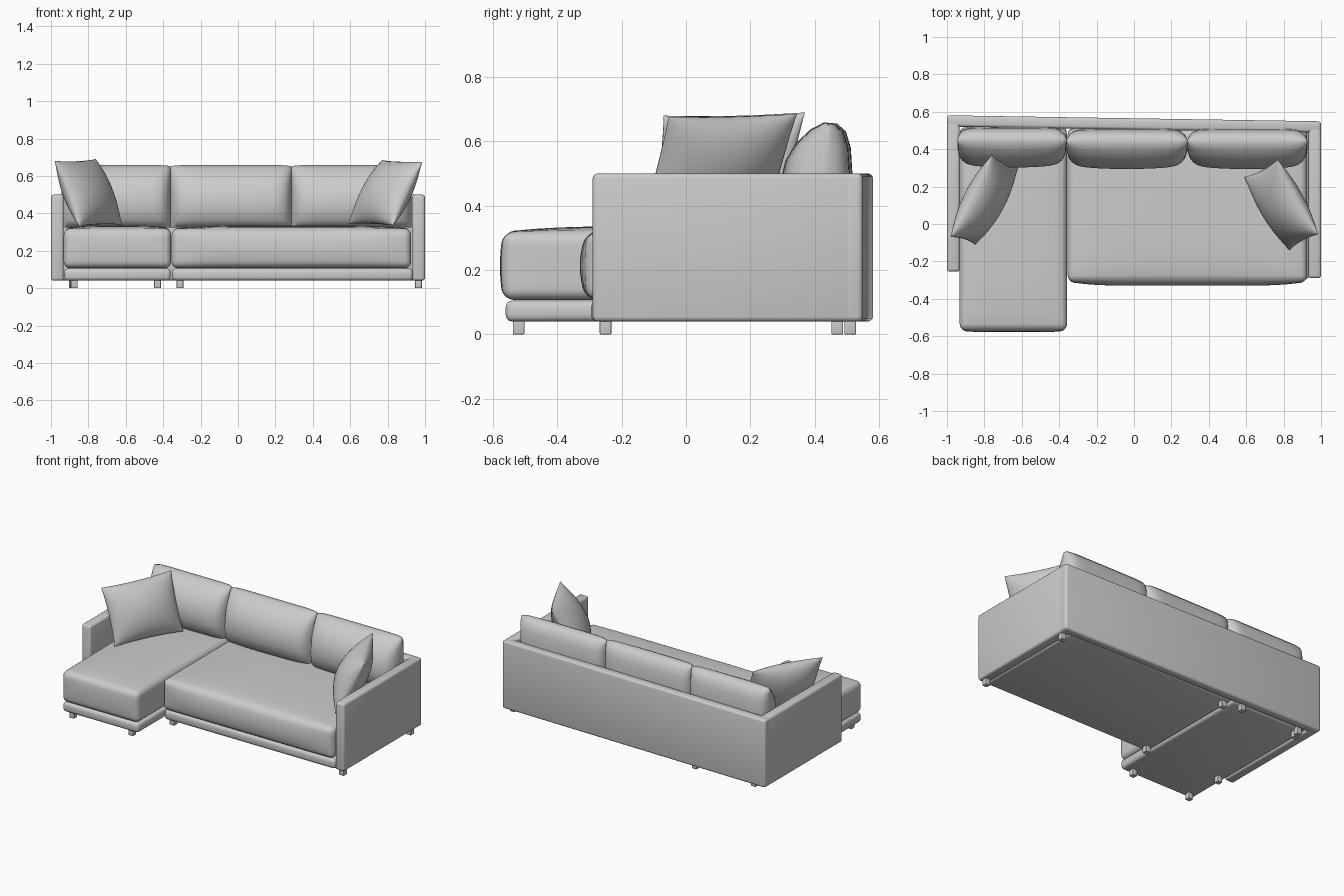
import bpy, bmesh, math
from mathutils import Vector

if "Cube" in bpy.data.objects:
    bpy.data.objects.remove(bpy.data.objects["Cube"])


def finish(name, bm, angle=40):
    bmesh.ops.recalc_face_normals(bm, faces=bm.faces)
    me = bpy.data.meshes.new(name)
    bm.to_mesh(me)
    bm.free()
    ob = bpy.data.objects.new(name, me)
    bpy.context.collection.objects.link(ob)
    bpy.ops.object.select_all(action='DESELECT')
    bpy.context.view_layer.objects.active = ob
    ob.select_set(True)
    bpy.ops.object.shade_smooth_by_angle(angle=math.radians(angle))
    return ob


def box_bm(lo, hi, r, seg=3):
    bm = bmesh.new()
    bmesh.ops.create_cube(bm, size=1)
    for v in bm.verts:
        v.co = [lo[i] + (v.co[i] + 0.5) * (hi[i] - lo[i]) for i in range(3)]
    bmesh.ops.bevel(bm, geom=bm.edges[:], offset=r, segments=seg, profile=0.5, affect='EDGES')
    return bm


def box(name, lo, hi, r=0.012, skew=0.0):
    bm = box_bm(lo, hi, r)
    for v in bm.verts:
        v.co.y += skew * v.co.x
    return finish(name, bm)


def seat(name, lo, hi, r, crown, front):
    """Rounded block with a crowned top and a puffed front."""
    bm = box_bm(lo, hi, r, 5)
    mid = [(a + b) / 2 for a, b in zip(lo, hi)]
    half = [(b - a) / 2 for a, b in zip(lo, hi)]
    for axis, n in ((0, 14), (1, 14), (2, 6)):
        for i in range(1, n):
            p, nrm = Vector(mid), Vector((0, 0, 0))
            p[axis] = lo[axis] + r + (hi[axis] - lo[axis] - 2 * r) * i / n
            nrm[axis] = 1
            bmesh.ops.bisect_plane(bm, geom=bm.verts[:] + bm.edges[:] + bm.faces[:],
                                   plane_co=p, plane_no=nrm)
    for v in bm.verts:
        u, w, h = [(v.co[i] - mid[i]) / half[i] for i in range(3)]
        if h > 0:
            v.co.z += crown * h * (1 - u ** 4) * (1 - w ** 4)
        if w < 0:
            v.co.y += front * w * (1 - h * h) * (1 - u ** 6)
    return finish(name, bm)


def back_cushion(name, x0, x1, shift):
    """Side profile lofted across the width, pinched to a seam at each end."""
    prof = [(.35, .325), (.315, .36), (.297, .42), (.297, .48), (.312, .54), (.345, .595),
            (.39, .637), (.43, .658), (.465, .655), (.492, .63), (.507, .58), (.512, .5),
            (.512, .4), (.505, .35), (.48, .325)]
    bm = bmesh.new()
    n, rings = 28, []
    for i in range(n + 1):
        s = -math.cos(math.pi * i / n)
        k = max(0.02, 1 - abs(s) ** 10) ** 0.5
        ring = []
        for y, z in prof:
            ym = 0.41 + (z - 0.33) * 0.11
            puff = 1 - 0.14 * s * s if y < ym else 1
            zz = 0.33 + (z - 0.33) * (0.97 + 0.03 * k)
            ring.append(bm.verts.new(((x0 + x1) / 2 + s * (x1 - x0) / 2,
                                      ym + (y - ym) * k * puff + shift, zz)))
        rings.append(ring)
    m = len(prof)
    for a, b in zip(rings, rings[1:]):
        for j in range(m):
            bm.faces.new((a[j], a[(j + 1) % m], b[(j + 1) % m], b[j]))
    bm.faces.new(rings[0])
    bm.faces.new(rings[-1])
    return finish(name, bm, 60)


def pillow(name, tl, tr, br, bl, thick):
    """Scatter pillow swelling from a four-cornered seam."""
    tl, tr, br, bl = map(Vector, (tl, tr, br, bl))
    nrm = (tr - bl).cross(tl - br).normalized()
    bm = bmesh.new()
    n = 24
    for side in (1, -1):
        g = []
        for i in range(n + 1):
            row = []
            for j in range(n + 1):
                u, v = -math.cos(math.pi * i / n), -math.cos(math.pi * j / n)
                uu, vv = u * (1 - .05 * (1 - v * v)), v * (1 - .05 * (1 - u * u))
                a, b = (uu + 1) / 2, (vv + 1) / 2
                p = (bl.lerp(br, a)).lerp(tl.lerp(tr, a), b)
                h = thick * (max(0, (1 - u * u) * (1 - v * v))) ** 0.55
                row.append(bm.verts.new(p + nrm * side * h))
            g.append(row)
        for i in range(n):
            for j in range(n):
                bm.faces.new((g[i][j], g[i + 1][j], g[i + 1][j + 1], g[i][j + 1]))
    bmesh.ops.remove_doubles(bm, verts=bm.verts[:], dist=1e-4)
    return finish(name, bm, 60)


# Frame: slightly skewed back and two arms
box("back_panel", (-1, .505, .04), (1, .565, .5), 0.015, -0.016)
box("left_arm", (-1, -.255, .04), (-.932, .55, .5), 0.015)
box("right_arm", (.932, -.29, .04), (1, .535, .5), 0.015)

# Upholstered bases
box("chaise_base", (-.93, -.56, .04), (-.36, .515, .105), 0.02)
box("main_base", (-.352, -.295, .04), (.935, .51, .105), 0.02)

# Seat cushions
seat("chaise_seat", (-.932, -.568, .107), (-.357, .51, .318), .035, .018, .01)
seat("main_seat", (-.355, -.308, .107), (.926, .51, .318), .035, .018, .022)

# Back cushions
for i, (x0, x1, s) in enumerate(((-.945, -.36, .005), (-.362, .287, -.003), (.285, .927, -.003))):
    back_cushion(f"back_cushion_{i + 1}", x0, x1, s)

# Scatter pillows
pillow("right_pillow", (.77, .345, .685), (.985, -.055, .675), (.83, -.14, .335), (.59, .25, .345), .095)
pillow("left_pillow", (-.98, -.07, .68), (-.76, .37, .69), (-.62, .30, .34), (-.85, -.11, .33), .095)

# Feet
feet = [(.965, .47), (.965, -.25), (-.31, .47), (-.31, -.25), (-.43, .51),
        (-.43, -.52), (-.875, -.52), (-.875, .51), (-.88, -.25), (-.885, .47)]
for i, (x, y) in enumerate(feet):
    box(f"foot_{i + 1}", (x - .018, y - .018, 0), (x + .018, y + .018, .05), 0.004)
